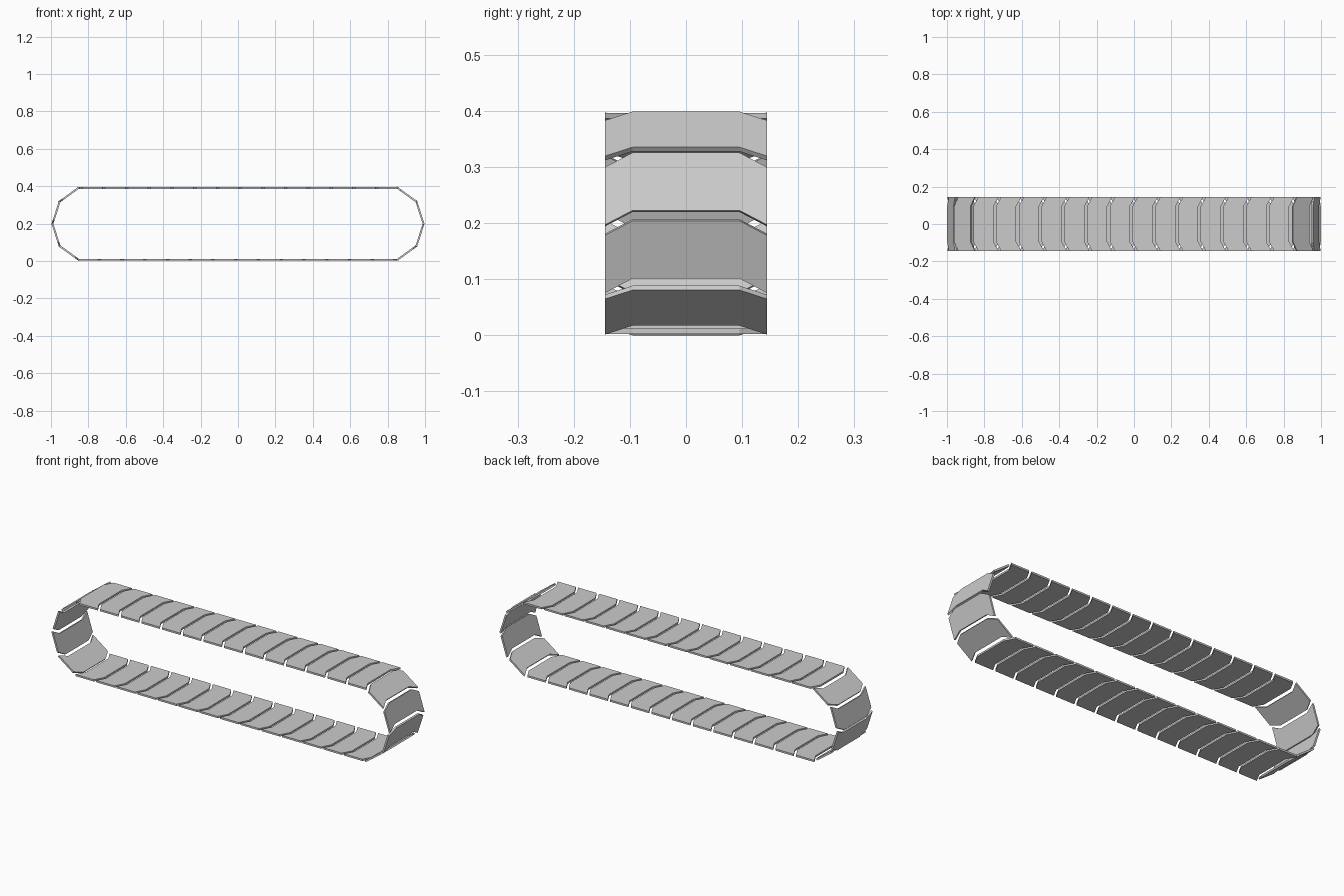
import bpy
import bmesh
from math import cos, sin, radians

if "Cube" in bpy.data.objects:
    bpy.data.objects.remove(bpy.data.objects["Cube"], do_unlink=True)

PITCH = 0.1216        # spacing of links along the belt
LENGTH = 0.108        # plate length at any width
LEAD = 0.008          # how far the plate tip passes its joint
SWEEP = 0.027         # backward sweep of the side wings
THICK = 0.0095
HALF_WIDTH, HALF_TIP = 0.144, 0.095
STRAIGHT, TURN = 14, radians(36)
MID_Z = 0.199

# Plain grey metal
steel = bpy.data.materials.new("light_grey_steel")
steel.use_nodes = True
grey = (0.6, 0.6, 0.6, 1)
steel.diffuse_color = grey
steel.node_tree.nodes["Principled BSDF"].inputs["Base Color"].default_value = grey


def link_mesh():
    """Swept-back plate, pointing along +x, outer face down."""
    tip = PITCH + LEAD
    front = [(tip - SWEEP, -HALF_WIDTH), (tip, -HALF_TIP),
             (tip, HALF_TIP), (tip - SWEEP, HALF_WIDTH)]
    back = [(x - LENGTH, y) for x, y in reversed(front)]
    bm = bmesh.new()
    face = bm.faces.new([bm.verts.new((x, y, 0)) for x, y in front + back])
    grown = bmesh.ops.extrude_face_region(bm, geom=[face])
    moved = [v for v in grown["geom"] if isinstance(v, bmesh.types.BMVert)]
    bmesh.ops.translate(bm, verts=moved, vec=(0, 0, -THICK))
    bmesh.ops.recalc_face_normals(bm, faces=bm.faces)
    mesh = bpy.data.meshes.new("track_link")
    bm.to_mesh(mesh)
    bm.free()
    mesh.materials.append(steel)
    return mesh


# Walk round the belt: straight run, four turned links, and back again
mesh = link_mesh()
height = 2 * PITCH * (sin(TURN) + sin(2 * TURN))
x, z, angle = -STRAIGHT * PITCH / 2, MID_Z - height / 2, 0
for run, bend in (("bottom_link", "right_end_link"), ("top_link", "left_end_link")):
    for i in range(STRAIGHT + 4):
        if i >= STRAIGHT:
            angle += TURN
        name = run if i < STRAIGHT else bend
        link = bpy.data.objects.new(name, mesh)
        link.location = (x, 0, z)
        link.rotation_euler = (0, -angle, 0)
        bpy.context.collection.objects.link(link)
        x += PITCH * cos(angle)
        z += PITCH * sin(angle)
    angle += TURN
